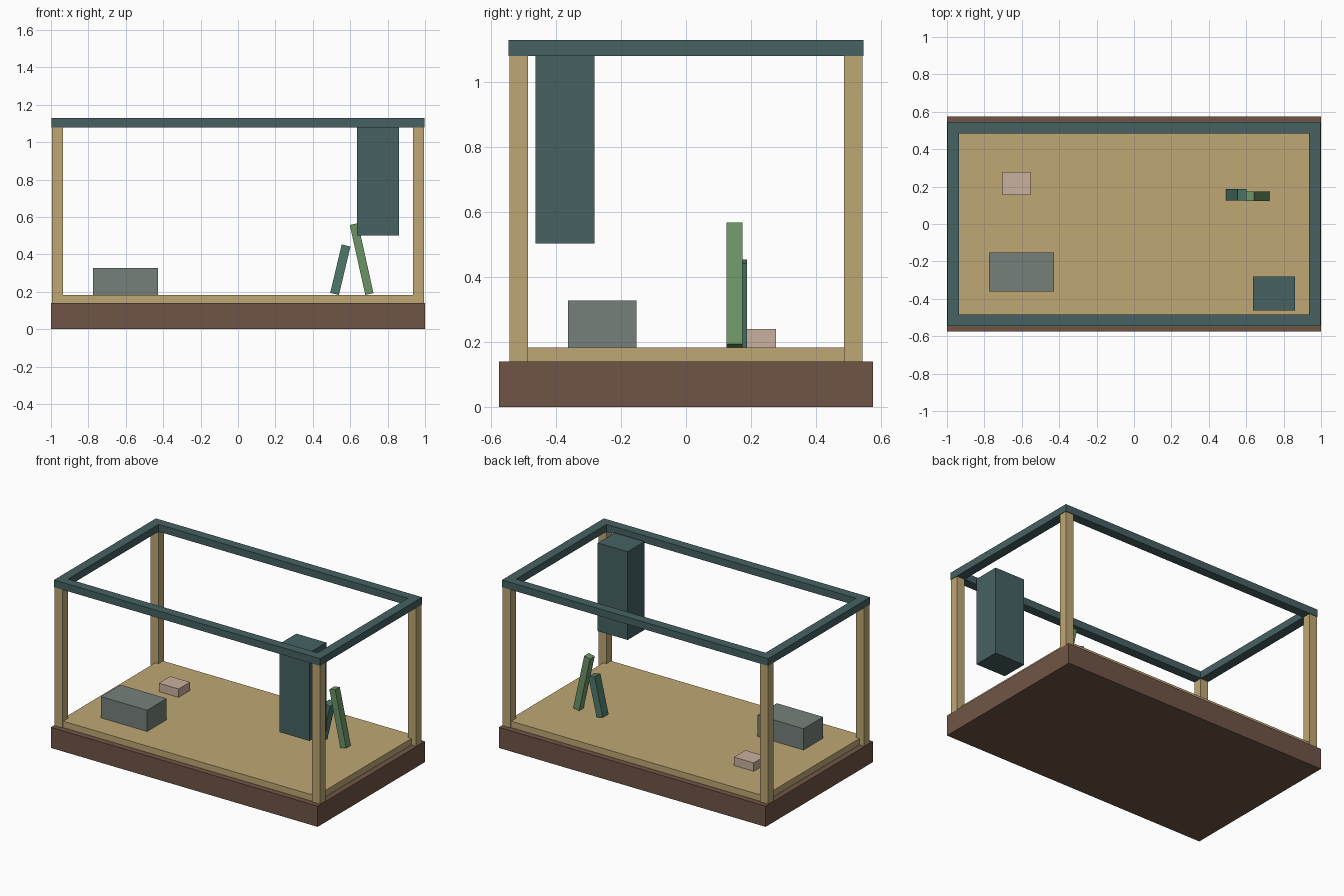
import bpy
from math import radians

old = bpy.data.objects.get("Cube")
if old:
    bpy.data.objects.remove(old, do_unlink=True)


def linear(c):
    c /= 255
    return c / 12.92 if c <= 0.04045 else ((c + 0.055) / 1.055) ** 2.4


def material(name, *rgb):
    mat = bpy.data.materials.new(name)
    colour = (*[linear(c) for c in rgb], 1)
    mat.use_nodes = True
    mat.diffuse_color = colour
    bsdf = next(n for n in mat.node_tree.nodes if n.type == 'BSDF_PRINCIPLED')
    bsdf.inputs["Base Color"].default_value = colour
    return mat


brown = material("dark brown", 112, 85, 70)
sand = material("sand wood", 191, 167, 116)
slate = material("slate teal", 70, 97, 98)
grey = material("stone grey", 118, 128, 122)
pink = material("pale pink", 203, 176, 160)
green = material("leaf green", 108, 148, 103)
teal = material("plank teal", 78, 122, 108)


def box(name, mat, x, y, z, tilt=0):
    """Box from (min, max) spans, tilted about y through its centre."""
    spans = (x, y, z)
    bpy.ops.mesh.primitive_cube_add(size=1, location=[(a + b) / 2 for a, b in spans])
    ob = bpy.context.object
    ob.name = name
    ob.scale = [b - a for a, b in spans]
    ob.rotation_euler.y = radians(tilt)
    ob.data.materials.append(mat)
    return ob


def plank(name, mat, x, y, z, width, length, tilt):
    box(name, mat, (x - width / 2, x + width / 2), y,
        (z - length / 2, z + length / 2), tilt)


def mirrored(span, side):
    return tuple(sorted(side * v for v in span))


BASE, FLOOR, BEAM, TOP = 0.14, 0.183, 1.079, 1.128

# Plinth and raised floor
box("base", brown, (-1, 1), (-0.575, 0.575), (0, BASE))
box("floor", sand, (-0.96, 0.96), (-0.535, 0.535), (BASE, FLOOR))

# Corner posts
for sx, side in ((1, "left"), (-1, "right")):
    for sy, end in ((-1, "front"), (1, "back")):
        box(f"{end}_{side}_post", sand, mirrored((0.936, 0.995), sx),
            mirrored((0.486, 0.542), sy), (BASE, BEAM))

# Top frame
for sy, end in ((-1, "front"), (1, "back")):
    box(f"{end}_beam", slate, (-0.998, 0.998), mirrored((0.484, 0.546), sy), (BEAM, TOP))
for sx, side in ((1, "left"), (-1, "right")):
    box(f"{side}_beam", slate, mirrored((0.935, 0.998), sx), (-0.484, 0.484), (BEAM, TOP))

# Hanging box and floor blocks
box("hanging_box", slate, (0.635, 0.86), (-0.463, -0.282), (0.502, 1.10))
box("large_block", grey, (-0.775, -0.428), (-0.362, -0.152), (FLOOR, 0.327))
box("small_block", pink, (-0.702, -0.554), (0.155, 0.277), (FLOOR, 0.24))

# Leaning planks
plank("green_plank", green, 0.661, (0.124, 0.174), 0.375, 0.045, 0.383, -12.5)
plank("teal_plank", teal, 0.547, (0.126, 0.187), 0.318, 0.048, 0.266, 13.4)
